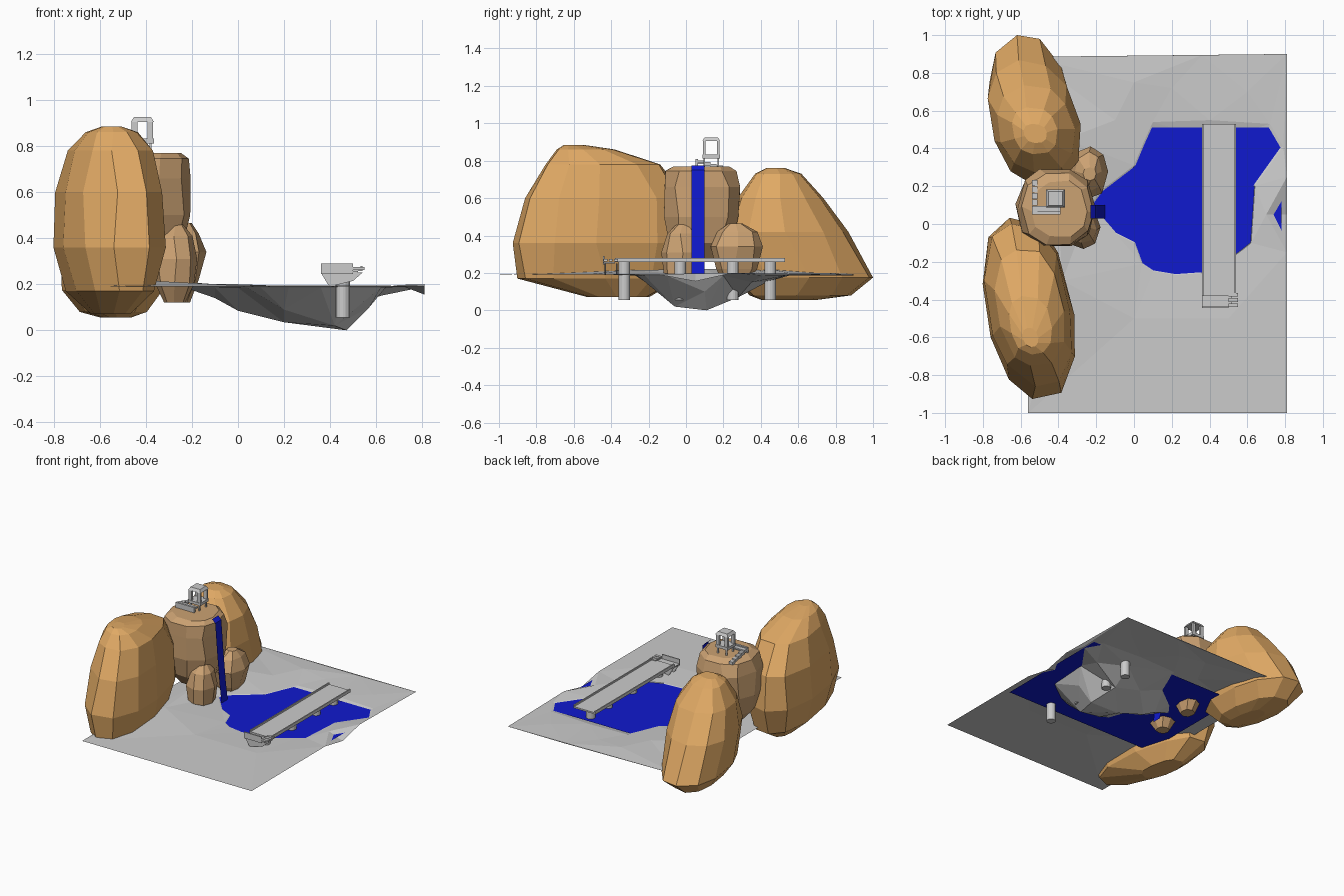
import bpy, bmesh, math, random
from mathutils import Vector
from mathutils.geometry import delaunay_2d_cdt

if "Cube" in bpy.data.objects:
    bpy.data.objects.remove(bpy.data.objects["Cube"])

random.seed(4)


def material(name, rgb):
    m = bpy.data.materials.new(name)
    m.diffuse_color = (*rgb, 1)
    m.use_nodes = True
    m.node_tree.nodes["Principled BSDF"].inputs["Base Color"].default_value = m.diffuse_color
    return m


ORANGE = material("orange_rock", (0.75, 0.40, 0.13))
TAN = material("tan_rock", (0.60, 0.36, 0.17))
BLUE = material("water_blue", (0.005, 0.01, 0.62))


def mesh_object(name, verts, faces, mat=None):
    me = bpy.data.meshes.new(name)
    me.from_pydata(verts, [], faces)
    ob = bpy.data.objects.new(name, me)
    bpy.context.collection.objects.link(ob)
    if mat:
        me.materials.append(mat)
    bm = bmesh.new()
    bm.from_mesh(me)
    if mat not in (BLUE,):
        bmesh.ops.recalc_face_normals(bm, faces=bm.faces)
    bm.to_mesh(me)
    bm.free()
    return ob


def box(name, x0, x1, y0, y1, z0, z1, top=1.0):
    """Box from its limits; top scales the upper face."""
    cx, cy, hx, hy = (x0 + x1) / 2, (y0 + y1) / 2, (x1 - x0) / 2, (y1 - y0) / 2
    ring = [(-1, -1), (1, -1), (1, 1), (-1, 1)]
    v = [(cx + a * hx * s, cy + b * hy * s, z) for z, s in ((z0, 1), (z1, top)) for a, b in ring]
    f = [(3, 2, 1, 0), (4, 5, 6, 7)] + [(i, (i + 1) % 4, (i + 1) % 4 + 4, i + 4) for i in range(4)]
    return mesh_object(name, v, f)


def boulder(name, levels, mat, n=10, shear=0.0):
    """Low-poly rock lofted through levels of (z, x0, x1, y0, y1)."""
    v, f = [], []
    ymid = (min(l[3] for l in levels) + max(l[4] for l in levels)) / 2
    for k, (z, x0, x1, y0, y1) in enumerate(levels):
        cx, cy = (x0 + x1) / 2, (y0 + y1) / 2
        for i in range(n):
            a = 2 * math.pi * (i + random.uniform(-0.12, 0.12)) / n
            c, s = math.cos(a), math.sin(a)
            r = random.uniform(0.98, 1.04)
            x = cx + (x1 - x0) / 2 * math.copysign(abs(c) ** 0.85, c) * r
            y = cy + (y1 - y0) / 2 * math.copysign(abs(s) ** 0.85, s) * r
            y = max(-1, min(1, y))
            v.append((max(-0.81, x + shear * (y - ymid)), y, z))
    for k in range(len(levels) - 1):
        for i in range(n):
            j = (i + 1) % n
            f.append((k * n + i, k * n + j, k * n + n + j, k * n + n + i))
    f += [tuple(reversed(range(n))), tuple(range(len(v) - n, len(v)))]
    return mesh_object(name, v, f, mat)


# Large flanking rocks
boulder("front_boulder", [
    (.07, -.62, -.46, -.52, -.2), (.17, -.73, -.38, -.89, -.02), (.36, -.79, -.32, -.92, .03),
    (.6, -.77, -.34, -.85, .0), (.78, -.73, -.37, -.76, -.13), (.86, -.67, -.45, -.69, -.38),
    (.885, -.61, -.53, -.65, -.55)], ORANGE, 11, -.14)
boulder("rear_boulder", [
    (.055, -.6, -.48, .4, .7), (.08, -.68, -.4, .34, .88), (.175, -.75, -.33, .26, 1.0),
    (.42, -.77, -.3, .21, .86), (.6, -.73, -.33, .28, .73), (.73, -.66, -.42, .37, .62),
    (.76, -.6, -.48, .43, .53)], ORANGE, 11, -.14)

# Central flat-topped rock and the two small rocks at its foot
boulder("waterfall_rock", [
    (.27, -.5, -.32, -.02, .18), (.36, -.58, -.24, -.09, .25), (.5, -.62, -.21, -.12, .29),
    (.66, -.62, -.21, -.12, .30), (.745, -.59, -.22, -.11, .27), (.77, -.54, -.25, -.07, .23)], TAN, 10)
boulder("small_rock_front", [
    (.12, -.32, -.23, -.07, .02), (.2, -.36, -.19, -.12, .07), (.31, -.37, -.18, -.13, .08),
    (.41, -.34, -.2, -.1, .06), (.46, -.3, -.24, -.05, .02)], TAN, 8)
boulder("small_rock_rear", [
    (.12, -.3, -.21, .21, .31), (.22, -.33, -.17, .16, .38), (.34, -.34, -.14, .13, .41),
    (.42, -.31, -.17, .17, .38), (.465, -.27, -.2, .23, .3)], TAN, 8)

# Terrain sheet: border, shore line and basin, triangulated
border = [(-.56, -1, .19), (.1, -.995, .19), (.81, -1, .19), (.81, -.15, .192), (.81, .05, .155),
          (.81, .25, .2), (.81, .9, .19), (.36, .895, .187), (-.56, .885, .195)]
shore = [(-.23, .1), (-.17, .18), (0, .31), (.05, .43), (.1, .54), (.4, .55), (.72, .53),
         (.79, .41), (.64, .2), (.62, -.1), (.57, -.14), (.46, -.22), (.36, -.26),
         (.22, -.27), (.1, -.25), (.04, -.21), (.0, -.1), (-.1, -.05)]
basin = [(-.1, .1, .14), (.0, .1, .085), (.2, .07, .035), (.47, .11, 0), (.42, -.06, .02),
         (.57, .1, .1), (.4, .28, .07), (.2, .3, .11), (.42, .44, .155), (.62, .35, .15),
         (.2, -.12, .09)]
outer = [(-.38, -.3, .215), (-.36, .45, .22), (.0, -.5, .195), (.5, -.5, .195), (-.1, .55, .2),
         (.2, .72, .19), (.6, .7, .19), (.7, .05, .197), (-.4, .1, .22), (.0, .75, .2)]
pts = border + [(x, y, .185) for x, y in shore] + basin + outer
nb, ns = len(border), len(shore)
edges = [(i, (i + 1) % nb) for i in range(nb)]
edges += [(nb + i, nb + (i + 1) % ns) for i in range(ns)]
co, _, tris, orig, _, _ = delaunay_2d_cdt([Vector(p[:2]) for p in pts], edges, [], 0, 1e-5)
verts = [(c.x, c.y, pts[o[0]][2] if o else .187) for c, o in zip(co, orig)]
mesh_object("terrain", verts, [tuple(t) for t in tris])

# Pond surface and falling water ribbon
mesh_object("pond_water", [(-.45, -.38, .182), (.78, -.38, .182), (.78, .51, .182), (-.45, .51, .182)],
            [(0, 1, 2, 3)], BLUE)
fall = [(-.23, .775), (-.205, .75), (-.19, .55), (-.17, .32), (-.145, .11)]
mesh_object("waterfall", [(x, y, z) for x, z in fall for y in (.03, .1)],
            [(2 * i, 2 * i + 2, 2 * i + 3, 2 * i + 1) for i in range(len(fall) - 1)], BLUE)

# Bridge deck with raised edges on round piers
box("bridge_deck", .36, .54, -.38, .53, .257, .268)
for side, x in (("left", .36), ("right", .532)):
    box("bridge_curb_" + side, x, x + .008, -.38, .53, .257, .28)
for i, y in enumerate((-.33, -.03, .25, .45)):
    bpy.ops.mesh.primitive_cylinder_add(vertices=16, radius=.031, depth=.205, location=(.455, y, .1575))
    bpy.context.object.name = f"bridge_pier_{i + 1}"

# Bridge landing and side stairs
box("landing_floor", .36, .52, -.44, -.38, .25, .258)
box("landing_wall", .36, .5, -.445, -.437, .245, .29)
for i in range(3):
    box(f"bridge_step_{i + 1}", .5, .55, -.44 + .028 * i, -.42 + .028 * i, .262, .275)
for i, y in enumerate((-.435, -.375)):
    v = [(x, y + d, z) for d in (0, .008) for x, z in ((.36, .25), (.54, .25), (.5, .215), (.4, .19), (.39, .2))]
    mesh_object(f"stair_stringer_{i + 1}", v, [(0, 1, 2, 3, 4), (9, 8, 7, 6, 5)]
                + [(k, k + 5, (k + 1) % 5 + 5, (k + 1) % 5) for k in range(5)])

# L-shaped stairs on the central rock
for i in range(5):
    box(f"rock_step_{i + 1}", -.54, -.51, .2 - .034 * i, .232 - .034 * i, .745 + .009 * i, .765 + .009 * i)
box("rock_landing", -.54, -.39, .05, .065, .765, .808)
box("rock_landing_floor", -.52, -.39, .06, .095, .79, .8)

# Lookout hut on legs: floor, corner posts, tapered roof
box("hut_floor", -.465, -.365, .087, .183, .812, .832)
box("hut_roof", -.465, -.365, .087, .183, .905, .925, .75)
for i, x in enumerate((-.462, -.393)):
    for j, y in enumerate((.09, .165)):
        box(f"hut_post_{i}{j}", x, x + .025, y, y + .015, .832, .905)
        box(f"hut_leg_{i}{j}", x + .008, x + .017, y + .004, y + .012, .765, .812)
